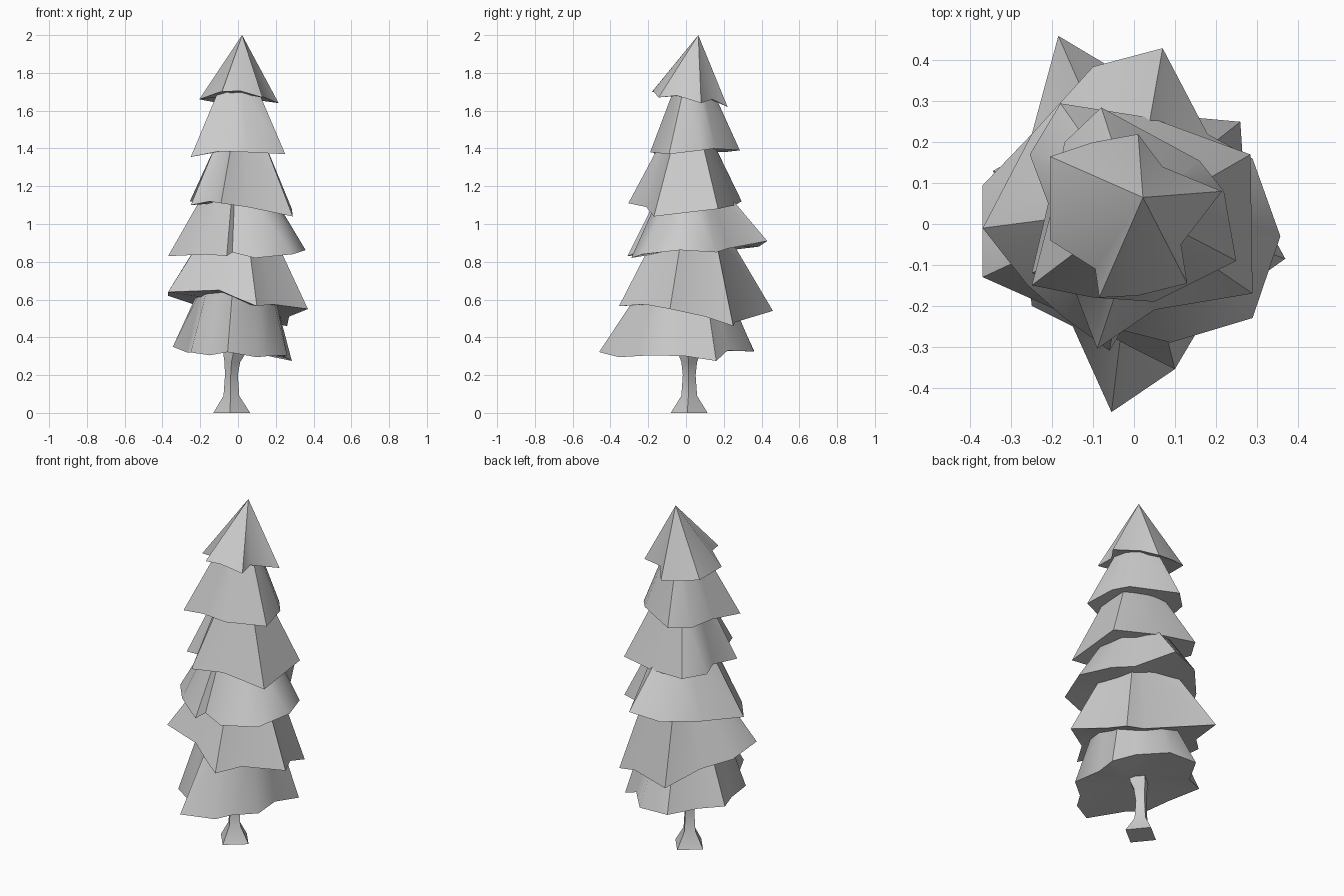
import bpy, bmesh, math
from mathutils import Vector


def finish(bm, name):
    bmesh.ops.recalc_face_normals(bm, faces=bm.faces)
    mesh = bpy.data.meshes.new(name)
    bm.to_mesh(mesh)
    bm.free()
    obj = bpy.data.objects.new(name, mesh)
    bpy.context.collection.objects.link(obj)
    bpy.ops.object.select_all(action='DESELECT')
    obj.select_set(True)
    bpy.context.view_layer.objects.active = obj
    bpy.ops.object.shade_smooth_by_angle(angle=math.radians(50))


def fan(bm, ring, tip):
    for a, b in zip(ring, ring[1:] + ring[:1]):
        bm.faces.new((a, b, tip))


def bridge(bm, low, high):
    n = len(low)
    for i in range(n):
        j = (i + 1) % n
        bm.faces.new((low[i], low[j], high[j], high[i]))


def tier(name, rim, top, radius):
    """Ragged skirt: jagged rim narrowing to a small ring or a point."""
    bm = bmesh.new()
    low = [bm.verts.new(p) for p in rim]
    tip = bm.verts.new(top)
    if radius:
        high = []
        for x, y, z in rim:
            d = Vector((x, y, 0))
            # narrow ring keeps part of the rim's irregular outline
            p = d * 0.25 + d.normalized() * radius * 0.6
            high.append(bm.verts.new(Vector(top) + p))
        bridge(bm, low, high)
        fan(bm, high, tip)
    else:
        fan(bm, low, tip)
    mean = sum(p[2] for p in rim) / len(rim)
    fan(bm, low, bm.verts.new((top[0], top[1], mean + 0.02)))
    finish(bm, name)


# foliage tiers, bottom to top
tier("foliage_tier_1", [
    (-.055, -.46, .322), (.10, -.355, .295), (.15, -.27, .30), (.26, -.18, .305),
    (.24, 0, .30), (.285, .16, .275), (.17, .22, .33), (.05, .36, .325),
    (-.13, .36, .33), (-.22, .20, .33), (-.345, .13, .35), (-.27, -.04, .32),
    (-.25, -.20, .32), (-.15, -.25, .305)], (0, 0, .64), .225)
tier("foliage_tier_2", [
    (-.185, .46, .54), (.15, .26, .48), (.26, .25, .46), (.27, .10, .51),
    (.37, -.085, .55), (.18, -.22, .575), (.10, -.355, .565), (-.01, -.30, .61),
    (-.10, -.25, .65), (-.37, -.13, .64), (-.37, .095, .62), (-.25, .22, .58)],
    (0, .02, .92), .18)
tier("foliage_tier_3", [
    (.07, .43, .91), (.18, .22, .87), (.29, .16, .85), (.358, -.03, .862),
    (.29, -.23, .84), (.09, -.29, .82), (-.03, -.26, .85), (-.06, -.31, .83),
    (-.17, -.23, .84), (-.26, -.15, .835), (-.37, -.01, .83), (-.25, .22, .86),
    (-.10, .385, .88)], (0, .02, 1.17), .14)
tier("foliage_tier_4", [
    (-.18, .295, 1.12), (.04, .26, 1.10), (.285, .17, 1.08), (.29, -.17, 1.04),
    (.05, -.21, 1.09), (-.09, -.305, 1.11), (-.15, -.15, 1.12),
    (-.25, -.12, 1.10), (-.21, .05, 1.12), (-.255, .17, 1.12)],
    (.01, .01, 1.46), .09)
tier("foliage_tier_5", [
    (-.08, .285, 1.39), (.16, .155, 1.40), (.22, .08, 1.39), (.25, -.09, 1.37),
    (.05, -.19, 1.38), (-.10, -.18, 1.385), (-.25, -.15, 1.355),
    (-.20, .04, 1.38), (-.17, .20, 1.38)], (0, .025, 1.73), .06)
tier("foliage_tier_6", [
    (.01, .22, 1.62), (.07, .14, 1.66), (.215, .08, 1.64), (.115, -.05, 1.68),
    (.13, -.145, 1.67), (.01, -.175, 1.705), (-.085, -.18, 1.70),
    (-.095, -.11, 1.70), (-.205, -.04, 1.66), (-.205, .165, 1.66),
    (-.10, .20, 1.64)], (.022, .065, 2.0), 0)

# four-sided trunk with a flared foot
bm = bmesh.new()
rings = []
for z, r, cx in [(0, .098, -.033), (.09, .042, -.035), (.2, .034, -.035),
                 (.27, .042, -.03), (.31, .058, -.02), (.42, .06, -.01)]:
    rings.append([bm.verts.new((cx + r * math.cos(a), .017 + r * math.sin(a), z))
                  for a in (math.radians(-6 + 90 * i) for i in range(4))])
for low, high in zip(rings, rings[1:]):
    bridge(bm, low, high)
bm.faces.new(rings[0])
bm.faces.new(rings[-1])
finish(bm, "trunk")
